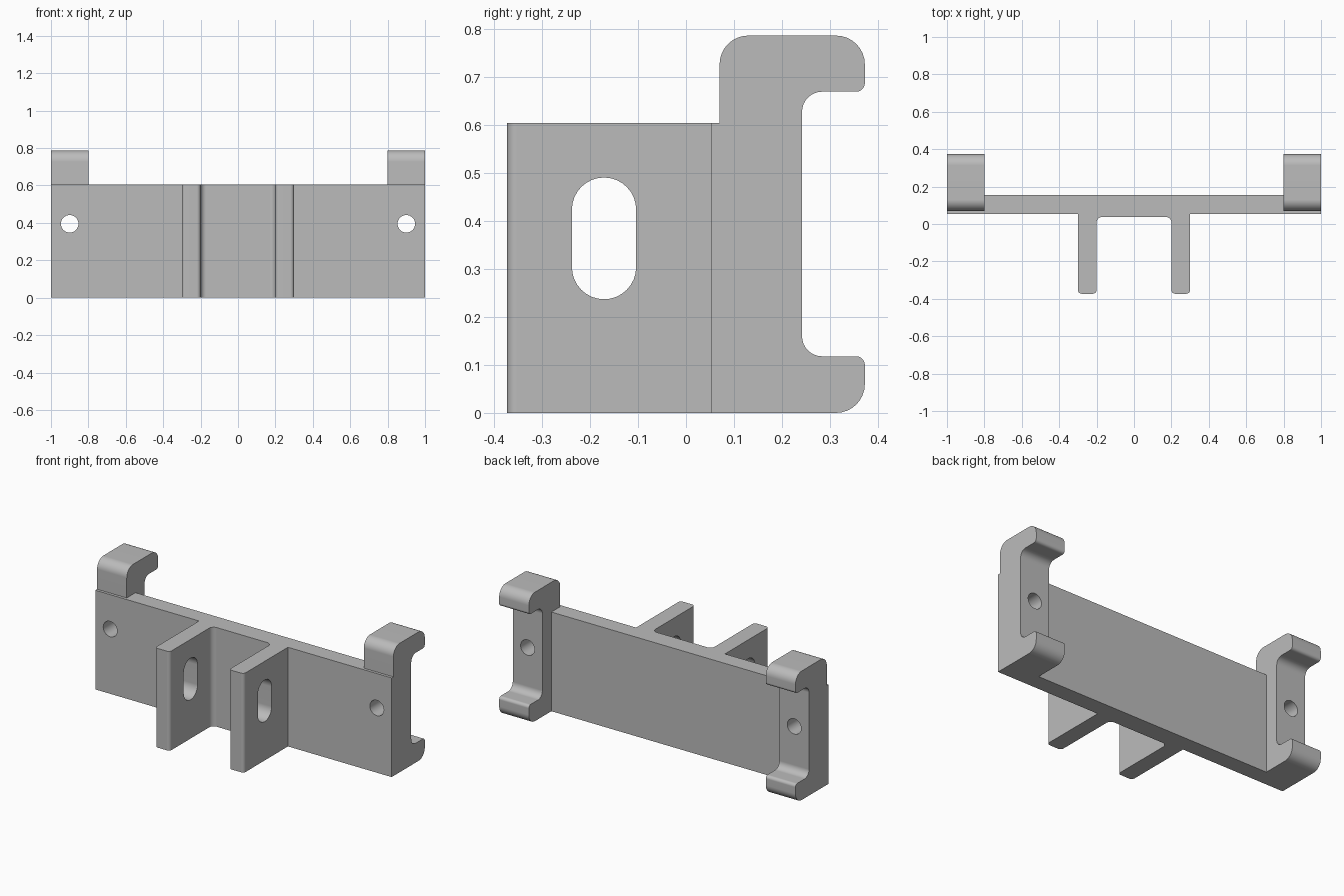
import bpy
import bmesh
import math
from mathutils import Vector, Matrix

cube = bpy.data.objects.get("Cube")
if cube:
    bpy.data.objects.remove(cube, do_unlink=True)

grey = bpy.data.materials.new("plain grey")
grey.use_nodes = True
COLOUR = (0.5, 0.5, 0.5, 1)
grey.diffuse_color = COLOUR
grey.node_tree.nodes["Principled BSDF"].inputs["Base Color"].default_value = COLOUR


def rounded(corners, steps=8):
    """Turn (u, v, radius) corners into an outline with true arc fillets."""
    out = []
    for i, (u, v, r) in enumerate(corners):
        p = Vector((u, v))
        if r == 0:
            out.append(p)
            continue
        a = (Vector(corners[i - 1][:2]) - p).normalized()
        b = (Vector(corners[(i + 1) % len(corners)][:2]) - p).normalized()
        centre = p + (a + b) * r          # all corners are right angles
        for k in range(steps + 1):
            t = k / steps * math.pi / 2
            out.append(centre - b * r * math.cos(t) - a * r * math.sin(t))
    return out


def extrude(name, outline, place, direction):
    """Extrude an outline; place maps (u, v) to 3D."""
    bm = bmesh.new()
    face = bm.faces.new([bm.verts.new(place(p.x, p.y)) for p in outline])
    new = bmesh.ops.extrude_face_region(bm, geom=[face])["geom"]
    bmesh.ops.translate(bm, vec=direction,
                        verts=[g for g in new if isinstance(g, bmesh.types.BMVert)])
    bmesh.ops.recalc_face_normals(bm, faces=bm.faces)
    mesh = bpy.data.meshes.new(name)
    bm.to_mesh(mesh)
    bm.free()
    mesh.materials.append(grey)
    obj = bpy.data.objects.new(name, mesh)
    bpy.context.collection.objects.link(obj)
    return obj


def combine(target, tool, operation):
    """Apply a boolean and discard the tool."""
    mod = target.modifiers.new("boolean", "BOOLEAN")
    mod.operation, mod.solver, mod.object = operation, "EXACT", tool
    bpy.context.view_layer.objects.active = target
    bpy.ops.object.modifier_apply(modifier=mod.name)
    bpy.data.objects.remove(tool, do_unlink=True)


# Plate with two forward fins, drawn in plan
HEIGHT, FRONT, BACK, TIP, POCKET = 0.605, 0.053, 0.155, -0.373, 0.038
half = [(0.2, POCKET, 0.03), (0.2, TIP, 0.02), (0.3, TIP, 0.02),
        (0.3, FRONT, 0), (1, FRONT, 0), (1, BACK, 0)]
plan = half + [(-x, y, r) for x, y, r in reversed(half)]
bracket = extrude("bracket", rounded(plan),
                  lambda x, y: (x, y, 0), (0, 0, HEIGHT))

# Hooked end blocks, drawn from the side
hook = [(0.07, 0, 0), (0.373, 0, 0.06), (0.373, 0.118, 0.018),
        (0.242, 0.118, 0.042), (0.242, 0.67, 0.042), (0.373, 0.67, 0.018),
        (0.373, 0.787, 0.06), (0.07, 0.787, 0.06)]
for start in (-1, 0.8):
    block = extrude("hook_block", rounded(hook),
                    lambda y, z: (start, y, z), (0.2, 0, 0))
    combine(bracket, block, "UNION")

# Bolt holes through the end blocks
for x in (-0.9, 0.9):
    circle = [Vector((x + 0.047 * math.cos(math.tau * k / 32),
                      0.395 + 0.047 * math.sin(math.tau * k / 32))) for k in range(32)]
    bore = extrude("bore", circle, lambda u, v: (u, -0.1, v), (0, 0.6, 0))
    combine(bracket, bore, "DIFFERENCE")

# Upright slot through both fins
slot = []
for centre, turn in ((0.424, 0), (0.304, math.pi)):
    for k in range(17):
        t = turn + math.pi * k / 16
        slot.append(Vector((-0.171 + 0.067 * math.cos(t), centre + 0.067 * math.sin(t))))
cutter = extrude("slot", slot, lambda y, z: (-0.5, y, z), (1, 0, 0))
combine(bracket, cutter, "DIFFERENCE")

# Smooth fillets, crisp edges and flat large faces
bpy.ops.object.select_all(action="DESELECT")
bracket.select_set(True)
bpy.context.view_layer.objects.active = bracket
bpy.ops.object.shade_smooth_by_angle(angle=math.radians(30))
weighted = bracket.modifiers.new("weighted normals", "WEIGHTED_NORMAL")
weighted.keep_sharp = True
